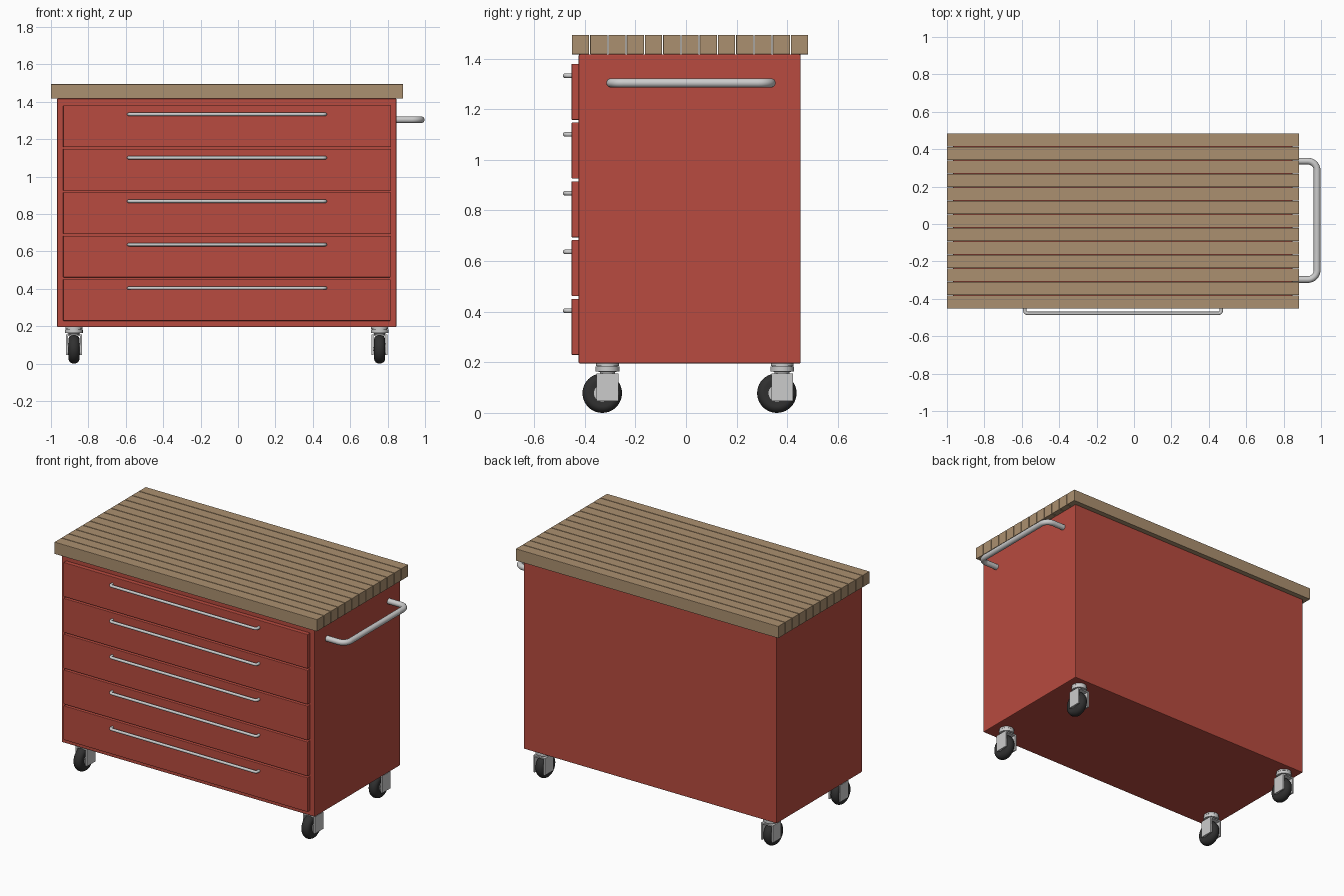
import bpy, bmesh, math
from mathutils import Vector, Matrix

if "Cube" in bpy.data.objects:
    bpy.data.objects.remove(bpy.data.objects["Cube"])


def material(name, rgb):
    m = bpy.data.materials.new(name)
    m.diffuse_color = (*rgb, 1)
    m.use_nodes = True
    m.node_tree.nodes["Principled BSDF"].inputs["Base Color"].default_value = m.diffuse_color
    return m


RED = material("red paint", (0.48, 0.07, 0.05))
WOOD = material("wood", (0.41, 0.28, 0.16))
STEEL = material("light steel", (0.60, 0.60, 0.60))
RUBBER = material("black rubber", (0.03, 0.03, 0.03))


def finish(name, bm, mat, smooth=False):
    bmesh.ops.recalc_face_normals(bm, faces=bm.faces)
    me = bpy.data.meshes.new(name)
    bm.to_mesh(me)
    bm.free()
    me.materials.append(mat)
    ob = bpy.data.objects.new(name, me)
    bpy.context.collection.objects.link(ob)
    if smooth:
        bpy.ops.object.select_all(action='DESELECT')
        ob.select_set(True)
        bpy.context.view_layer.objects.active = ob
        bpy.ops.object.shade_smooth_by_angle(angle=math.radians(40))
    return ob


def box(name, lo, hi, mat, bevel=0.0):
    lo, hi = Vector(lo), Vector(hi)
    bm = bmesh.new()
    bmesh.ops.create_cube(bm, size=1, matrix=Matrix.Translation((lo + hi) / 2)
                          @ Matrix.Diagonal((*(hi - lo), 1)))
    if bevel:
        bmesh.ops.bevel(bm, geom=bm.edges[:], offset=bevel, segments=2,
                        profile=0.5, affect='EDGES')
    return finish(name, bm, mat)


def lathe(name, profile, centre, axis, mat, n=40):
    """Spin (radius, height) points around the z or x axis."""
    bm = bmesh.new()
    rot = Matrix.Rotation(math.pi / 2, 4, 'Y') if axis == 'X' else Matrix()
    place = Matrix.Translation(centre) @ rot
    rings = [[bm.verts.new(place @ Vector((r * math.cos(2 * math.pi * i / n),
                                           r * math.sin(2 * math.pi * i / n), h)))
              for i in range(n)] for r, h in profile]
    for a, b in zip(rings, rings[1:]):
        for i in range(n):
            j = (i + 1) % n
            bm.faces.new((a[i], a[j], b[j], b[i]))
    bm.faces.new(rings[0])
    bm.faces.new(rings[-1])
    return finish(name, bm, mat, True)


def bar_handle(name, p0, p1, p2, p3, bend, radius, mat, n=16, steps=8):
    """Round tube through four points with rounded corners."""
    p = [Vector(q) for q in (p0, p1, p2, p3)]
    path = [p[0]]
    for k in (1, 2):
        a = p[k] + (p[k - 1] - p[k]).normalized() * bend
        b = p[k] + (p[k + 1] - p[k]).normalized() * bend
        c = a + b - p[k]
        for s in range(steps + 1):
            t = s / steps * math.pi / 2
            path.append(c + (a - c) * math.cos(t) + (b - c) * math.sin(t))
    path.append(p[3])
    up = Vector((0, 0, 1))
    bm = bmesh.new()
    rings = []
    for i, q in enumerate(path):
        d = (path[min(i + 1, len(path) - 1)] - path[max(i - 1, 0)]).normalized()
        side = d.cross(up)
        rings.append([bm.verts.new(q + radius * (side * math.cos(2 * math.pi * j / n)
                                                 + up * math.sin(2 * math.pi * j / n)))
                      for j in range(n)])
    for a, b in zip(rings, rings[1:]):
        for i in range(n):
            j = (i + 1) % n
            bm.faces.new((a[i], a[j], b[j], b[i]))
    bm.faces.new(rings[0])
    bm.faces.new(rings[-1])
    return finish(name, bm, mat, True)


# cabinet
box("cabinet_body", (-0.967, -0.424, 0.195), (0.847, 0.453, 1.417), RED, 0.005)

# drawers with bar pulls
for i in range(5):
    z = 0.229 + i * 0.2322
    box(f"drawer_front_{i + 1}", (-0.935, -0.452, z), (0.815, -0.422, z + 0.222), RED, 0.003)
    h = z + 0.175
    bar_handle(f"drawer_pull_{i + 1}", (-0.584, -0.45, h), (-0.584, -0.478, h),
               (0.467, -0.478, h), (0.467, -0.45, h), 0.015, 0.009, STEEL)

# worktop of thirteen planks with narrow gaps
pitch = 0.938 / 13
for i in range(13):
    y = -0.453 + i * pitch
    box(f"worktop_plank_{i + 1}", (-1, y + 0.002, 1.417),
        (0.882, y + pitch - 0.002, 1.494), WOOD, 0.0015)

# push handle on the right side
bar_handle("push_handle", (0.84, -0.297, 1.304), (0.979, -0.297, 1.304),
           (0.979, 0.336, 1.304), (0.84, 0.336, 1.304), 0.05, 0.018, STEEL, n=24)

# tyre cross-section: rounded tread, flat side walls
tyre = [(0.045, -0.028)]
for k in range(13):
    t = -math.pi / 2 + math.pi * k / 12
    tyre.append((0.053 + 0.025 * math.cos(t), 0.029 * math.sin(t)))
tyre.append((0.045, 0.028))

# casters
for xn, x in (("left", -0.877), ("right", 0.757)):
    for yn, y in (("front", -0.31), ("rear", 0.38)):
        tag = f"{yn}_{xn}"
        w = y - 0.021
        lathe(f"caster_swivel_{tag}", [(0.045, 0.197), (0.045, 0.185), (0.040, 0.185),
                                       (0.040, 0.183), (0.047, 0.183), (0.047, 0.164),
                                       (0.030, 0.162), (0.030, 0.15)], (x, y, 0), 'Z', STEEL)
        box(f"caster_fork_top_{tag}", (x - 0.042, y - 0.043, 0.148),
            (x + 0.042, y + 0.043, 0.156), STEEL)
        for s in (-1, 1):
            a, b = sorted((x + s * 0.032, x + s * 0.042))
            box(f"caster_fork_side_{tag}_{'a' if s < 0 else 'b'}",
                (a, y - 0.043, 0.046), (b, y + 0.043, 0.15), STEEL)
        lathe(f"caster_wheel_{tag}", tyre, (x, w, 0.078), 'X', RUBBER)
        lathe(f"caster_hub_{tag}", [(0.033, -0.031), (0.033, 0.031)], (x, w, 0.078), 'X', STEEL)
        lathe(f"caster_axle_{tag}", [(0.01, -0.04), (0.01, 0.04)], (x, w, 0.078), 'X', STEEL, 16)
